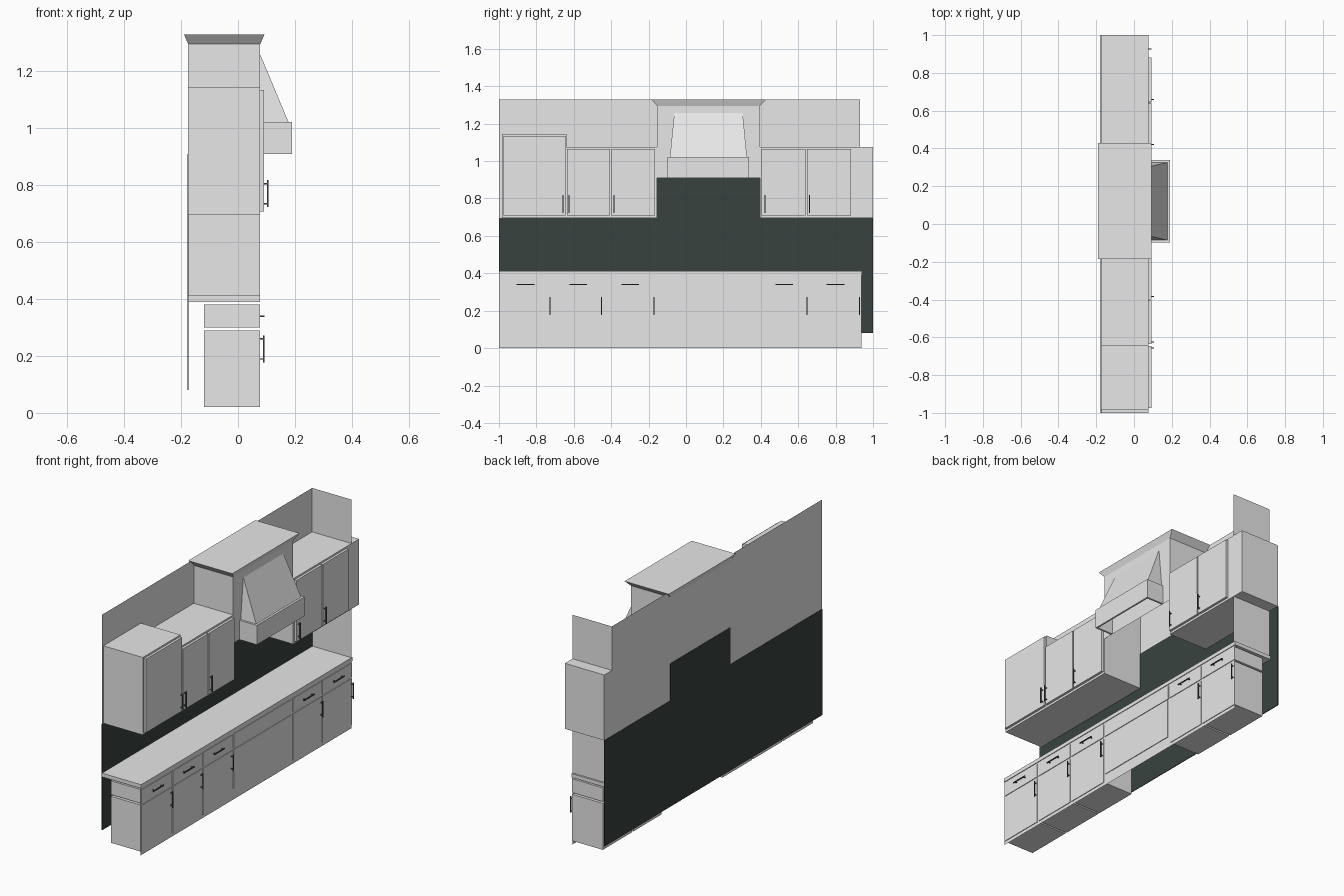
import bpy, bmesh

if "Cube" in bpy.data.objects:
    bpy.data.objects.remove(bpy.data.objects["Cube"])


def material(name, rgb):
    m = bpy.data.materials.new(name)
    m.diffuse_color = (*rgb, 1)
    m.use_nodes = True
    m.node_tree.nodes["Principled BSDF"].inputs["Base Color"].default_value = m.diffuse_color
    return m


GREY = material("light grey paint", (0.8, 0.8, 0.8))
TILE = material("dark slate tile", (0.04, 0.055, 0.05))
METAL = material("dark metal", (0.08, 0.08, 0.08))


def finish(name, bm, mat):
    bmesh.ops.recalc_face_normals(bm, faces=bm.faces)
    me = bpy.data.meshes.new(name)
    bm.to_mesh(me)
    bm.free()
    me.materials.append(mat)
    ob = bpy.data.objects.new(name, me)
    bpy.context.collection.objects.link(ob)
    return ob


def add_box(bm, x, y, z):
    """Adds a box from (min, max) ranges and returns its vertices."""
    vs = bmesh.ops.create_cube(bm, size=1)["verts"]
    for v in vs:
        for i, (a, b) in enumerate((x, y, z)):
            v.co[i] = b if v.co[i] > 0 else a
    return vs


def box(name, x, y, z, mat=GREY):
    bm = bmesh.new()
    add_box(bm, x, y, z)
    return finish(name, bm, mat)


def sheet(name, points, mat=GREY):
    bm = bmesh.new()
    bm.faces.new([bm.verts.new(p) for p in points])
    return finish(name, bm, mat)


def handle(name, x, y, z, length, vertical):
    """Bar pull on two posts, standing out from the front at x."""
    bm = bmesh.new()
    r, h = 0.0025, length / 2
    along = lambda a, b, c: (((c - r, c + r), (a, b)) if vertical else ((a, b), (c - r, c + r)))
    mid, cross = (z, y) if vertical else (y, z)
    add_box(bm, (x + 0.010, x + 0.015), *along(mid - h, mid + h, cross))
    for s in (-0.75, 0.75):
        c = mid + s * h
        add_box(bm, (x, x + 0.012), *along(c - r, c + r, cross))
    finish(name, bm, METAL)


BACK, FRONT = -0.175, 0.078

# walls and tiled backsplash
sheet("back_wall", [(BACK, -1, 0.41), (BACK, 0.93, 0.41), (BACK, 0.93, 1.33), (BACK, -1, 1.33)])
sheet("end_wall", [(BACK, 0.93, 0.41), (FRONT, 0.93, 0.41), (FRONT, 0.93, 1.33), (BACK, 0.93, 1.33)])
for tag, y, z in (("low", (-1, 1), (0.08, 0.695)), ("hood", (-0.155, 0.395), (0.695, 0.91))):
    box("backsplash_" + tag, (BACK - 0.002, BACK + 0.002), y, z, TILE)

# base cabinets: face frame, drawers, doors, handles
sheet("face_frame", [(0.074, -1, 0), (0.074, 0.937, 0), (0.074, 0.937, 0.39), (0.074, -1, 0.39)])
columns = [(-0.995, -0.72), (-0.71, -0.443), (-0.433, -0.163), (0.395, 0.655), (0.665, 0.935)]
for i, (a, b) in enumerate(columns):
    box(f"drawer_{i}", (-0.12, FRONT), (a, b), (0.30, 0.38))
    box(f"base_door_{i}", (-0.12, FRONT), (a, b), (0.02, 0.29))
    handle(f"drawer_handle_{i}", FRONT, (a + b) / 2, 0.34, 0.095, False)
    handle(f"base_handle_{i}", FRONT, b - 0.008, 0.225, 0.095, True)
box("center_drawer", (-0.12, FRONT), (-0.15, 0.38), (0.30, 0.38))
box("center_panel", (0.07, FRONT), (-0.15, 0.375), (0.065, 0.29))
box("countertop", (BACK, FRONT), (-1, 0.94), (0.39, 0.412))

# upper cabinets with doors
for tag, y, top in (("tall", (-0.985, -0.64), 1.145), ("left", (-0.64, -0.155), 1.075),
                    ("right", (0.395, 1.0), 1.075)):
    box("upper_cabinet_" + tag, (BACK, FRONT), y, (0.695, top))
upper_doors = [(-0.975, -0.645, 1.135, -0.657), (-0.635, -0.406, 1.065, -0.625),
               (-0.399, -0.165, 1.065, -0.385), (0.405, 0.64, 1.065, 0.422),
               (0.647, 0.882, 1.065, 0.66)]
for i, (a, b, top, hy) in enumerate(upper_doors):
    box(f"upper_door_{i}", (FRONT, 0.092), (a, b), (0.708, top))
    handle(f"upper_handle_{i}", 0.092, hy, 0.77, 0.095, True)

# hood cabinet, open underneath
bm = bmesh.new()
add_box(bm, (BACK, FRONT), (-0.155, 0.395), (0.91, 1.295))
low = [f for f in bm.faces if f.calc_center_median().z < 0.92]
bmesh.ops.delete(bm, geom=low, context="FACES_ONLY")
finish("hood_cabinet", bm, GREY)

# flared crown on the hood cabinet
bm = bmesh.new()
for v in add_box(bm, (BACK, FRONT), (-0.155, 0.395), (1.295, 1.33)):
    if v.co.z > 1.3:
        v.co.x += 0.015 if v.co.x > 0 else -0.015
        v.co.y += 0.035 if v.co.y > 0 else -0.03
finish("crown", bm, GREY)

# range hood: three-sided shell, (x front, half width, z) from inside rim to the top
bm = bmesh.new()
MID = 0.12
rings = [(0.18, 0.207, 1.02), (0.18, 0.207, 0.91), (0.19, 0.218, 0.91), (0.19, 0.218, 1.022),
         (0.177, 0.206, 1.022), (0.079, 0.183, 1.257)]
loops = [[bm.verts.new(p) for p in ((FRONT, MID - w, z), (x, MID - w, z),
                                    (x, MID + w, z), (FRONT, MID + w, z))] for x, w, z in rings]
for lo, hi in zip(loops, loops[1:]):
    for i in range(3):
        bm.faces.new((lo[i], lo[i + 1], hi[i + 1], hi[i]))
finish("range_hood", bm, GREY)
